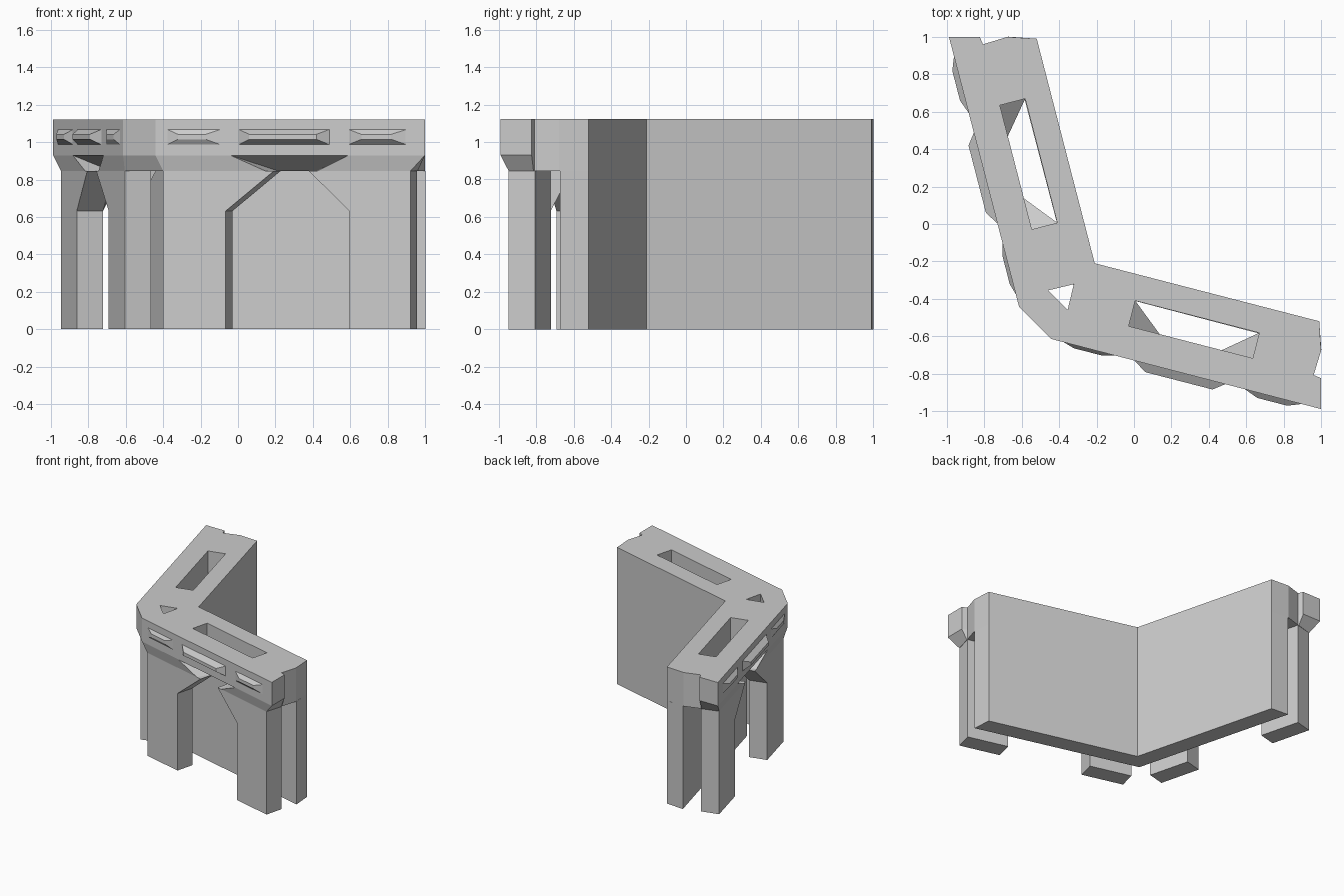
import bpy, bmesh
from mathutils import Vector

if "Cube" in bpy.data.objects:
    bpy.data.objects.remove(bpy.data.objects["Cube"])

CU, SU = 0.968, 0.25      # direction of the right arm
ORIGIN = -0.21            # inner corner, on the x = y mirror line


def place(u, n, z, flip=False):
    """u runs along an arm, n outwards from its inner face; flip gives the other arm."""
    x = ORIGIN + CU * u - SU * n
    y = ORIGIN - SU * u - CU * n
    return Vector((y, x, z) if flip else (x, y, z))


def finish(name, bm):
    bmesh.ops.recalc_face_normals(bm, faces=bm.faces)
    mesh = bpy.data.meshes.new(name)
    bm.to_mesh(mesh)
    bm.free()
    ob = bpy.data.objects.new(name, mesh)
    bpy.context.collection.objects.link(ob)
    return ob


def loft(name, loops):
    """Closed solid through matching loops of points."""
    bm = bmesh.new()
    rings = [[bm.verts.new(p) for p in loop] for loop in loops]
    bm.faces.new(rings[0])
    bm.faces.new(rings[-1])
    for a, b in zip(rings, rings[1:]):
        for i in range(len(a)):
            j = (i + 1) % len(a)
            bm.faces.new((a[i], a[j], b[j], b[i]))
    return finish(name, bm)


def hull(name, pts):
    bm = bmesh.new()
    for p in pts:
        bm.verts.new(p)
    bmesh.ops.convex_hull(bm, input=bm.verts)
    bmesh.ops.dissolve_limit(bm, angle_limit=0.01, verts=bm.verts, edges=bm.edges)
    return finish(name, bm)


def corner_loop(half, z):
    """Outline of both arms from the outline of one, starting at the inner corner."""
    return [place(u, n, z) for u, n in half] + \
           [place(u, n, z, True) for u, n in reversed(half[1:])]


# Back wall under the top rail
wall = [(0, 0), (1.24, 0), (1.289, 0.145), (-0.083, 0.14)]
w0, w1 = [[place(u, n, z) for u, n in wall] +
          [place(u, n, z, True) for u, n in reversed(wall[1:3])] for z in (0, 0.845)]
loft("back_wall", [w0, w1])

# Top rail with tapered lower edge
low = [(0, 0), (1.24, 0), (1.289, 0.15), (1.283, 0.286), (1.284, 0.292), (1.28, 0.43), (-0.085, 0.43)]
high = [(0, 0), (1.24, 0), (1.289, 0.15), (1.283, 0.286), (1.325, 0.292), (1.366, 0.452), (-0.123, 0.45)]
rail = loft("top_rail", [corner_loop(low, 0.845), corner_loop(high, 0.93), corner_loop(high, 1.122)])

# Openings through the rail: corner hole, slots, and the relief over each arch
tri = [(-0.322, -0.322), (-0.46, -0.355), (-0.355, -0.46)]
cutters = [loft("corner_hole_cutter", [[Vector((x, y, z)) for x, y in tri] for z in (0.7, 1.3)])]
slot = [(0.26, 0.14), (0.945, 0.14), (0.945, 0.28), (0.26, 0.28)]
relief = [(0.29, 0.453, 0.93), (0.945, 0.453, 0.93), (0.525, 0.29, 0.843), (0.72, 0.29, 0.843),
          (0.525, 0.47, 0.82), (0.72, 0.47, 0.82)]
for flip in (False, True):
    cutters.append(loft("slot_cutter", [[place(u, n, z, flip) for u, n in slot] for z in (0.7, 1.3)]))
    cutters.append(hull("relief_cutter", [place(*p, flip) for p in relief]))
for c in cutters:
    mod = rail.modifiers.new("cut", 'BOOLEAN')
    mod.operation = 'DIFFERENCE'
    mod.solver = 'EXACT'
    mod.object = c
bpy.context.view_layer.objects.active = rail
rail.select_set(True)
for mod in list(rail.modifiers):
    bpy.ops.object.modifier_apply(modifier=mod.name)
for c in cutters:
    bpy.data.objects.remove(c)

# Pillars with sloped brackets, as (u, z) profiles
inner = [(-0.085, 0), (0.26, 0), (0.26, 0.632), (0.525, 0.845), (-0.085, 0.845)]
outer = [(0.943, 0), (1.28, 0), (1.28, 0.845), (0.72, 0.845), (0.943, 0.632)]
# Raised studs on the rail: base start, end, face start, end, height
studs = [(-0.062, 0.24, 0.006, 0.16, 0.468), (0.333, 0.842, 0.406, 0.779, 0.496),
         (0.938, 1.27, 1.022, 1.187, 0.48)]
for flip, side in ((False, "right"), (True, "left")):
    for label, prof in (("inner", inner), ("outer", outer)):
        loft(f"{side}_{label}_pillar", [[place(u, n, z, flip) for u, z in prof] for n in (0.285, 0.43)])
    for b0, b1, f0, f1, h in studs:
        base = [(b0, 0.985), (b1, 0.985), (b1, 1.07), (b0, 1.07)]
        face = [(f0, 1.015), (f1, 1.015), (f1, 1.042), (f0, 1.042)]
        loft(f"{side}_rail_stud", [[place(u, 0.448, z, flip) for u, z in base],
                                   [place(u, h, z, flip) for u, z in face]])
    # Corner wedges inside the slot ends
    for end, d in ((0.26, 1), (0.945, -1)):
        hull(f"{side}_slot_wedge", [place(end, 0.14, 0.9, flip), place(end, 0.285, 0.9, flip),
                                    place(end + d * 0.177, 0.285, 0.774, flip),
                                    place(end, 0.285, 0.632, flip)])
